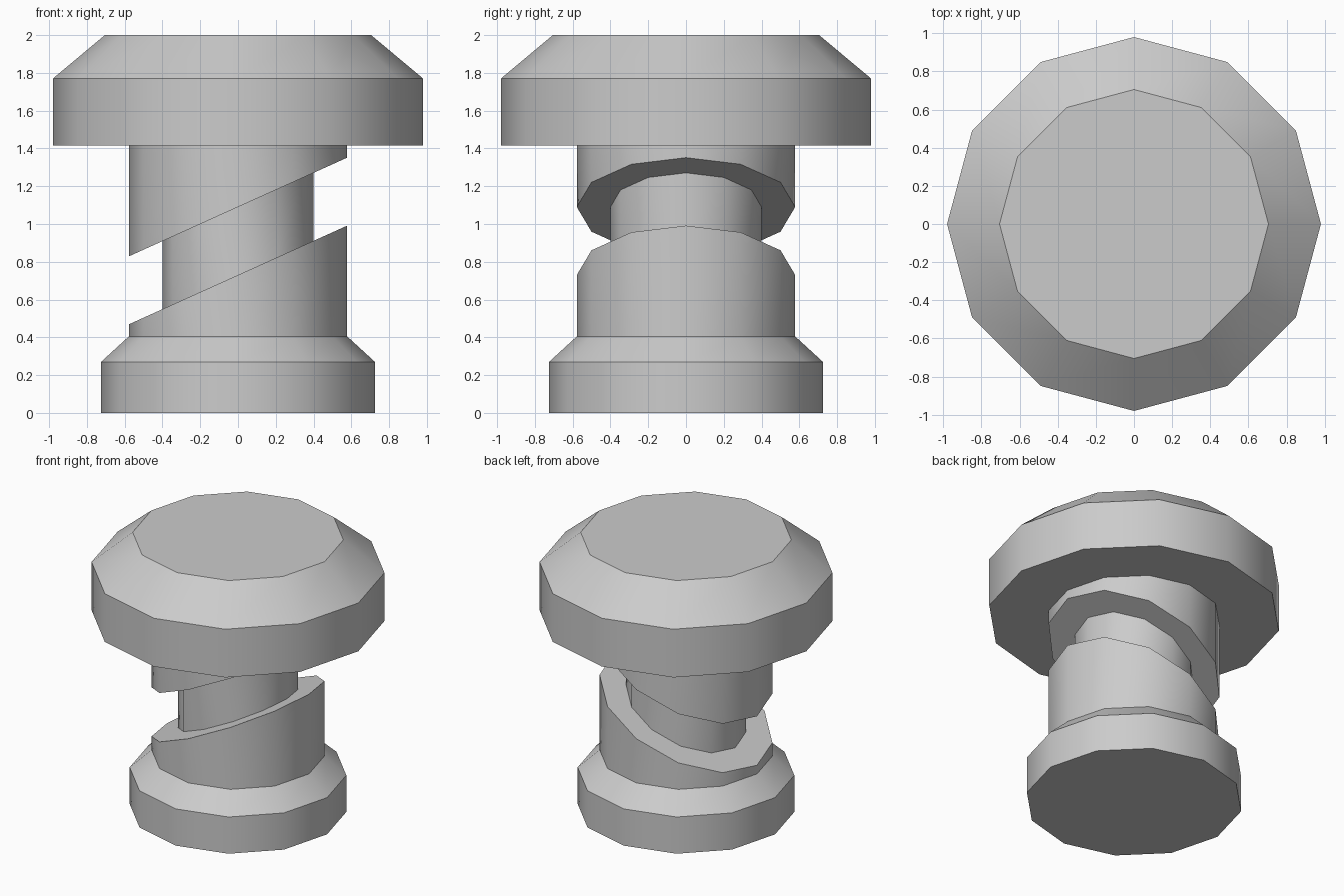
import bpy, bmesh
from math import cos, sin, pi, radians

SIDES = 12
SLOPE = 0.452          # tilt of the slanted cuts, rising towards +x
LOWER, UPPER = 0.73, 1.09   # heights of the two cuts on the axis

cube = bpy.data.objects.get("Cube")
if cube:
    bpy.data.objects.remove(cube, do_unlink=True)

grey = bpy.data.materials.new("plain grey")
grey.use_nodes = True
COLOUR = (0.6, 0.6, 0.6, 1)
grey.diffuse_color = COLOUR
grey.node_tree.nodes["Principled BSDF"].inputs["Base Color"].default_value = COLOUR


def turned(name, rings):
    """Closed twelve-sided solid from (radius, height, slope) rings, bottom to top."""
    bm = bmesh.new()
    loops = []
    for r, z, slope in rings:
        angles = [2 * pi * i / SIDES for i in range(SIDES)]
        loops.append([bm.verts.new((r * cos(a), r * sin(a), z + slope * r * cos(a)))
                      for a in angles])
    for a, b in zip(loops, loops[1:]):
        for i in range(SIDES):
            j = (i + 1) % SIDES
            bm.faces.new((a[i], a[j], b[j], b[i]))
    bm.faces.new(loops[0][::-1])
    bm.faces.new(loops[-1])
    mesh = bpy.data.meshes.new(name)
    bm.to_mesh(mesh)
    bm.free()
    mesh.materials.append(grey)
    obj = bpy.data.objects.new(name, mesh)
    bpy.context.collection.objects.link(obj)
    bpy.ops.object.select_all(action='DESELECT')
    obj.select_set(True)
    bpy.context.view_layer.objects.active = obj
    bpy.ops.object.shade_smooth_by_angle(angle=radians(35))
    return obj


# Foot with chamfered shoulder and slanted lower collar
turned("foot_and_lower_collar", [
    (0.725, 0, 0), (0.725, 0.27, 0), (0.578, 0.405, 0), (0.578, LOWER, SLOPE)])

# Narrow core bridging the slanted gap
turned("core", [(0.4, LOWER, SLOPE), (0.4, UPPER, SLOPE)])

# Slanted upper collar and wide chamfered cap
turned("cap_and_upper_collar", [
    (0.578, UPPER, SLOPE), (0.578, 1.415, 0), (0.98, 1.415, 0),
    (0.98, 1.77, 0), (0.705, 2.0, 0)])
